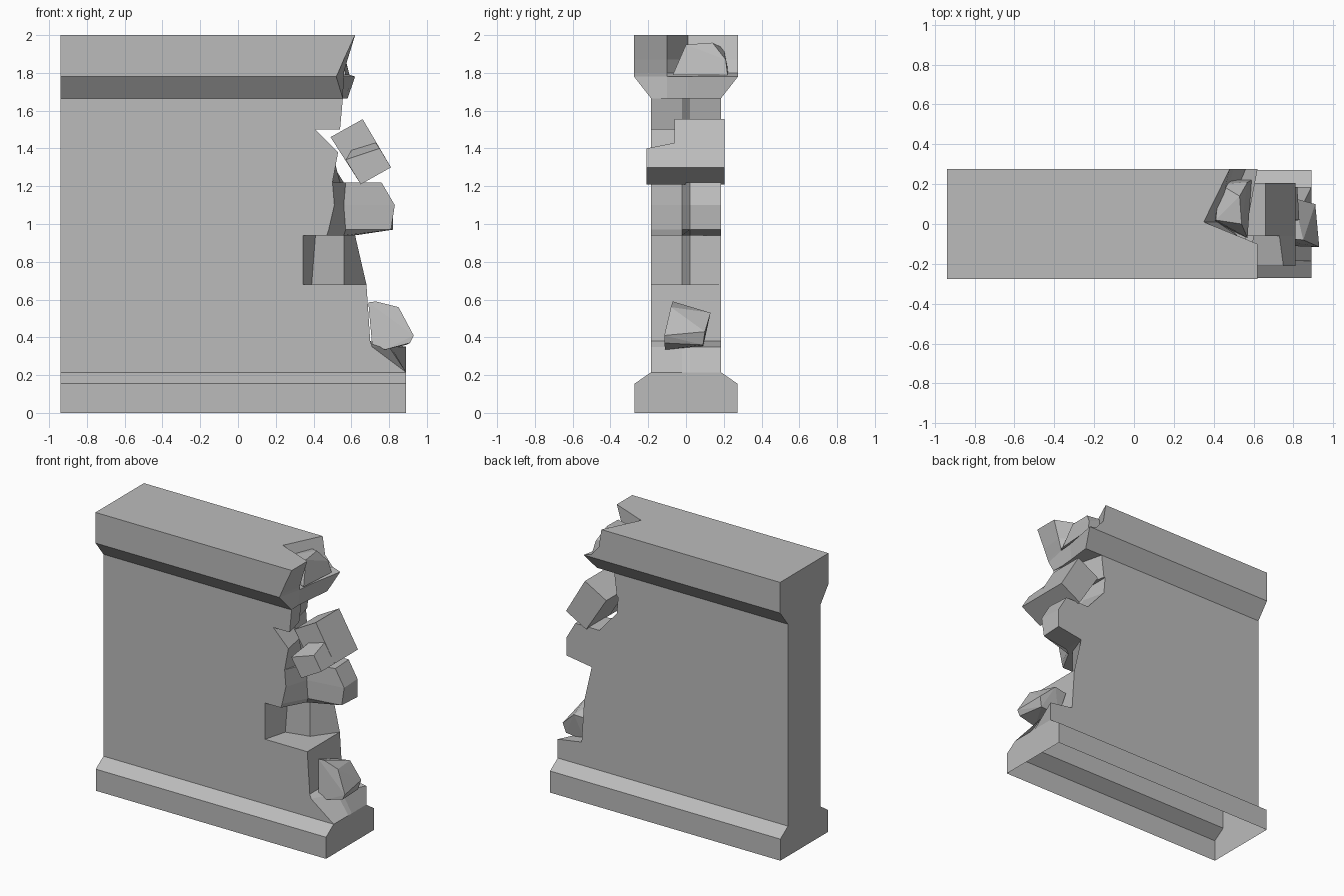
import bpy
import bmesh

if "Cube" in bpy.data.objects:
    bpy.data.objects.remove(bpy.data.objects["Cube"], do_unlink=True)

stone = bpy.data.materials.new("grey stone")
stone.use_nodes = True
grey = (0.5, 0.5, 0.5, 1)
stone.diffuse_color = grey
stone.node_tree.nodes["Principled BSDF"].inputs["Base Color"].default_value = grey

FLAT_END = -0.94


def finish(name, bm):
    """Clean the mesh and turn it into a flat shaded stone object."""
    bmesh.ops.remove_doubles(bm, verts=bm.verts, dist=0.0005)
    bmesh.ops.recalc_face_normals(bm, faces=bm.faces)
    mesh = bpy.data.meshes.new(name)
    bm.to_mesh(mesh)
    bm.free()
    mesh.materials.append(stone)
    obj = bpy.data.objects.new(name, mesh)
    bpy.context.collection.objects.link(obj)
    return obj


def bridge(bm, lower, upper):
    """Join two rings with quads, skipping sides that have collapsed."""
    count = len(lower)
    for i in range(count):
        j = (i + 1) % count
        corners = [lower[i], lower[j], upper[j], upper[i]]
        if len({tuple(round(c, 4) for c in v.co) for v in corners}) > 2:
            bm.faces.new(corners)


def broken_wall(name, levels, inner_front, inner_back, close_bottom):
    """Stack sections: height, half depth, then end x from front to back."""
    bm = bmesh.new()
    rings = []
    for z, half, front, mid_front, mid_back, back in levels:
        outline = [(FLAT_END, -half), (front, -half), (mid_front, inner_front),
                   (mid_back, inner_back), (back, half), (FLAT_END, half)]
        rings.append([bm.verts.new((x, y, z)) for x, y in outline])
    for lower, upper in zip(rings, rings[1:]):
        bridge(bm, lower, upper)
    bm.faces.new(rings[-1])
    if close_bottom:
        bm.faces.new(list(reversed(rings[0])))
    return finish(name, bm)


def prism(name, front_outline, front_y, back_outline, back_y):
    """Loft an x-z outline from a front depth to a back depth."""
    bm = bmesh.new()
    front = [bm.verts.new((x, front_y, z)) for x, z in front_outline]
    back = [bm.verts.new((x, back_y, z)) for x, z in back_outline]
    bridge(bm, front, back)
    bm.faces.new(front)
    bm.faces.new(list(reversed(back)))
    return finish(name, bm)


def rock(name, points):
    """Angular stone made as the hull of a few corners."""
    bm = bmesh.new()
    for p in points:
        bm.verts.new(p)
    bmesh.ops.convex_hull(bm, input=bm.verts)
    bmesh.ops.dissolve_limit(bm, angle_limit=0.1, verts=bm.verts, edges=bm.edges)
    return finish(name, bm)


# Plinth and wall, open underneath, with a ragged broken end
FOOT, BODY = 0.272, 0.185
broken_wall("wall", [
    (0, FOOT, .89, .89, .89, .89),
    (.155, FOOT, .89, .89, .89, .89),
    (.215, BODY, .89, .89, .89, .89),
    (.35, BODY, .71, .8, .81, .89),
    (.38, BODY, .7, .7, .7, .7),
    (.68, BODY, .68, .68, .68, .68),
    (.68, BODY, .345, .39, .56, .68),
    (.94, BODY, .345, .41, .56, .62),
    (.94, BODY, .47, .56, .61, .62),
    (.97, BODY, .48, .57, .81, .82),
    (1.1, BODY, .51, .56, .83, .82),
    (1.22, BODY, .5, .57, .76, .75),
    (1.22, BODY, .5, .54, .56, .56),
    (1.38, BODY, .53, .5, .46, .42),
    (1.5, BODY, .41, .41, .41, .41),
    (1.5, BODY, .54, .5, .46, .42),
    (1.665, BODY, .555, .52, .48, .44),
], -0.02, 0.02, False)

# Flared cornice with a notch in its broken end
CAP = 0.275
broken_wall("cornice", [
    (1.665, BODY, .555, .55, .56, .58),
    (1.78, CAP, .52, .56, .57, .62),
    (1.8, CAP, .53, .56, .45, .56),
    (1.87, CAP, .56, .58, .42, .5),
    (2, CAP, .62, .62, .35, .48),
], -0.1, 0.01, True)

# Tilted stone block, cut back at its upper front corner
block = [(.49, 1.46), (.66, 1.555), (.81, 1.3), (.65, 1.21)]
ledge = [(.57, 1.34), (.75, 1.4), (.81, 1.3), (.65, 1.21)]
step = [(.6, 1.39), (.73, 1.43), (.81, 1.3), (.65, 1.21)]
prism("tilted_block", block, -0.06, block, 0.205)
prism("tilted_block_ledge", ledge, -0.21, step, -0.06)

# Loose stone lying on the plinth
rock("lower_rock", [
    (.69, -.07, .585), (.73, -.07, .59), (.85, -.08, .56), (.93, -.115, .41),
    (.91, -.115, .37), (.78, -.11, .335), (.71, -.1, .36),
    (.7, .12, .52), (.8, .13, .53), (.91, .1, .43), (.89, .09, .36), (.74, .09, .345),
])

# Stone wedged in the cornice notch
rock("upper_rock", [
    (.4, .01, 1.79), (.57, -.07, 1.79), (.59, .22, 1.79), (.43, .23, 1.79),
    (.41, .02, 1.94), (.54, 0, 1.95), (.53, .14, 1.96), (.43, .2, 1.93), (.57, .21, 1.87),
])
